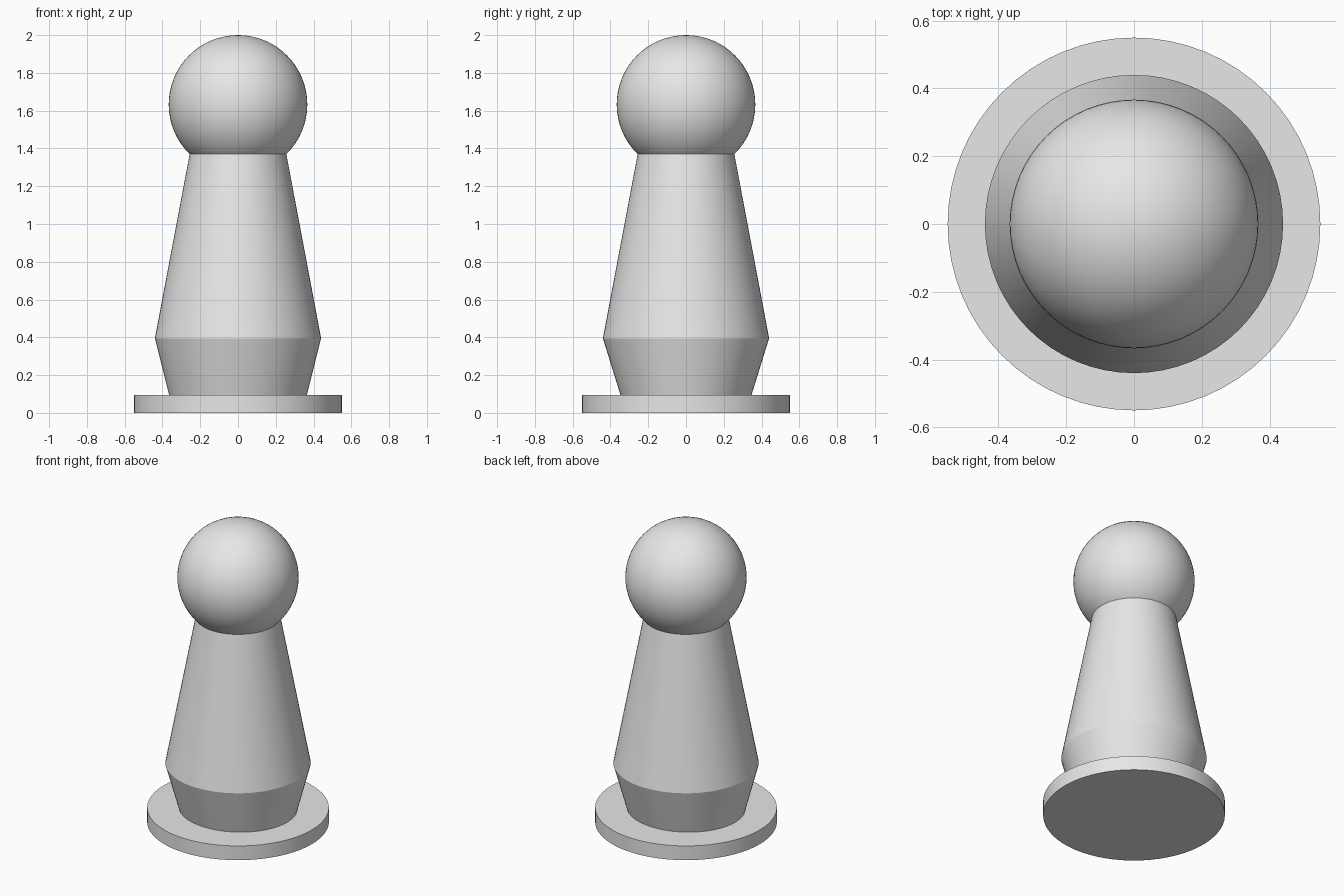
import bpy
import bmesh
import math

SIDES = 64

cube = bpy.data.objects.get("Cube")
if cube:
    bpy.data.objects.remove(cube, do_unlink=True)

grey = bpy.data.materials.new("light_grey")
grey.use_nodes = True
colour = (0.8, 0.8, 0.8, 1)
grey.diffuse_color = colour
grey.node_tree.nodes["Principled BSDF"].inputs["Base Color"].default_value = colour


def finish(obj, name):
    """Name, colour and smooth one part, keeping its hard edges."""
    obj.name = obj.data.name = name
    obj.data.materials.append(grey)
    bpy.ops.object.select_all(action="DESELECT")
    obj.select_set(True)
    bpy.context.view_layer.objects.active = obj
    bpy.ops.object.shade_smooth_by_angle(angle=math.radians(20))


def lofted(name, rings):
    """Closed solid through oval rings given as (x radius, y radius, height)."""
    bm = bmesh.new()
    loops = []
    for rx, ry, z in rings:
        angles = [math.tau * i / SIDES for i in range(SIDES)]
        loops.append([bm.verts.new((rx * math.cos(a), ry * math.sin(a), z)) for a in angles])
    for low, high in zip(loops, loops[1:]):
        for i in range(SIDES):
            j = (i + 1) % SIDES
            bm.faces.new((low[i], low[j], high[j], high[i]))
    bm.faces.new(loops[0][::-1])
    bm.faces.new(loops[-1])
    mesh = bpy.data.meshes.new(name)
    bm.to_mesh(mesh)
    bm.free()
    obj = bpy.data.objects.new(name, mesh)
    bpy.context.collection.objects.link(obj)
    finish(obj, name)


# Flat round foot
lofted("base_disc", [(0.55, 0.55, 0), (0.55, 0.55, 0.095)])

# Body: slightly oval at the foot, widest at the hip, tapering to the neck
lofted("body", [(0.365, 0.347, 0.095), (0.44, 0.44, 0.395), (0.256, 0.256, 1.37)])

# Round head sunk onto the neck
bpy.ops.mesh.primitive_uv_sphere_add(segments=SIDES, ring_count=32,
                                     radius=0.367, location=(0, 0, 1.633))
finish(bpy.context.object, "head")
